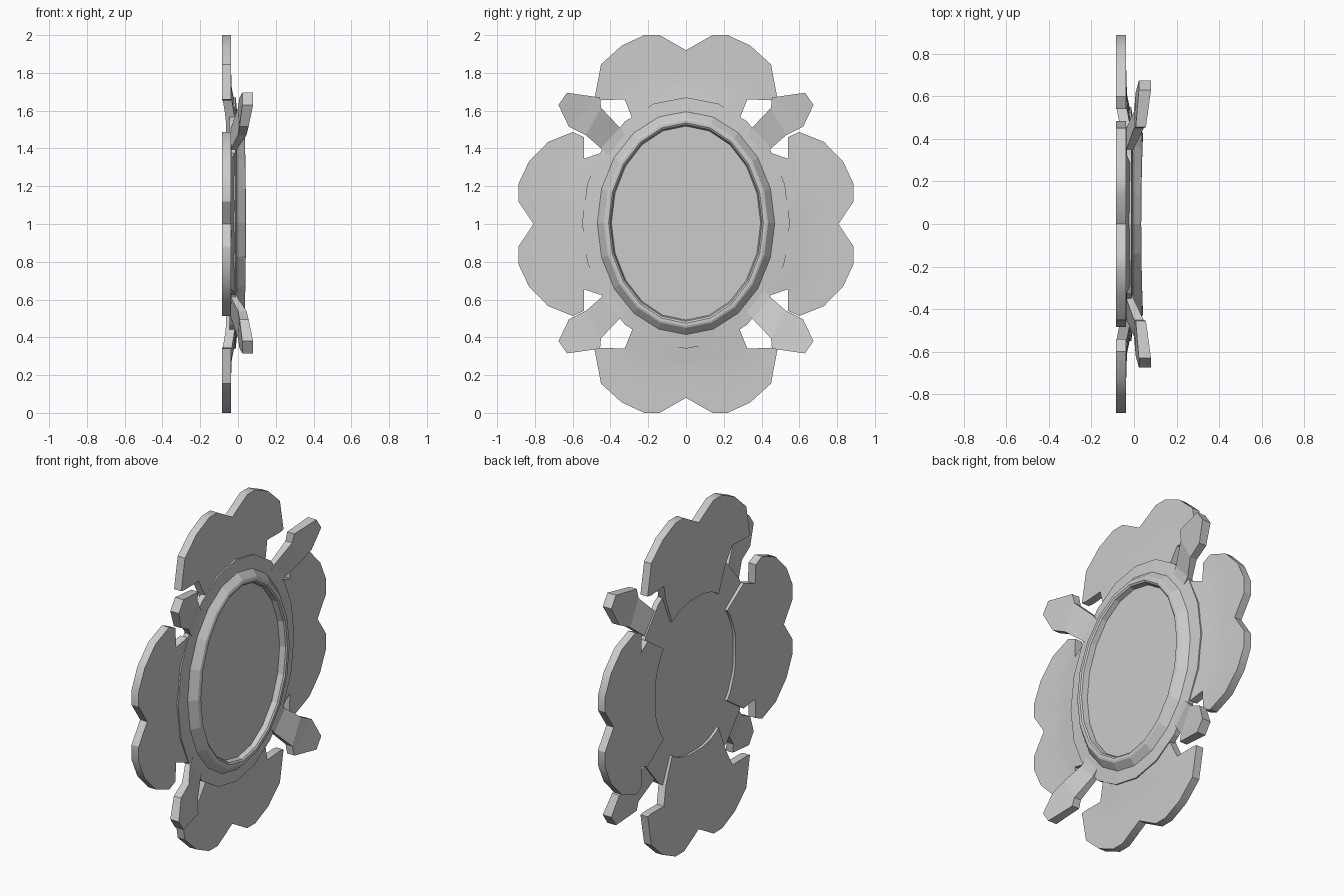
import bpy, bmesh, math

if "Cube" in bpy.data.objects:
    bpy.data.objects.remove(bpy.data.objects["Cube"])

CZ = 1.005   # height of the frame centre
N = 20       # sides of the oval


def make_object(name, verts, faces, smooth=False):
    me = bpy.data.meshes.new(name)
    me.from_pydata(verts, [], faces)
    bm = bmesh.new()
    bm.from_mesh(me)
    bmesh.ops.remove_doubles(bm, verts=bm.verts, dist=1e-5)
    bmesh.ops.recalc_face_normals(bm, faces=bm.faces)
    bm.to_mesh(me)
    bm.free()
    ob = bpy.data.objects.new(name, me)
    bpy.context.collection.objects.link(ob)
    if smooth:
        bpy.context.view_layer.objects.active = ob
        ob.select_set(True)
        bpy.ops.object.shade_smooth_by_angle(angle=math.radians(30))
        ob.select_set(False)
    return ob


def slab(name, rows, smooth=False):
    """Closed slab from a grid of (y, z, back x, front x) points."""
    h, w = len(rows), len(rows[0])
    flat = [p for r in rows for p in r]
    n = len(flat)
    verts = [(p[2], p[0], p[1]) for p in flat] + [(p[3], p[0], p[1]) for p in flat]
    faces = []
    for i in range(h - 1):
        for j in range(w - 1):
            q = [i * w + j, i * w + j + 1, (i + 1) * w + j + 1, (i + 1) * w + j]
            faces += [q, [k + n for k in q]]
    edge = [j for j in range(w)] + [i * w + w - 1 for i in range(1, h)]
    edge += [(h - 1) * w + j for j in range(w - 2, -1, -1)]
    edge += [i * w for i in range(h - 2, 0, -1)]
    for a, b in zip(edge, edge[1:] + edge[:1]):
        faces.append([a, b, b + n, a + n])
    return make_object(name, verts, faces, smooth)


# Oval frame with raised rim and recessed panel: (half width, half height, x)
profile = [(0.30, 0.40, -0.048), (0.55, 0.665, -0.045), (0.55, 0.665, -0.012),
           (0.47, 0.59, -0.005), (0.435, 0.555, 0.03), (0.425, 0.545, 0.034),
           (0.41, 0.53, 0.034), (0.402, 0.52, 0.027), (0.395, 0.513, 0.0)]
verts, faces = [], []
for a, b, x in profile:
    for k in range(N):
        t = 2 * math.pi * k / N
        bow = 0.008 * math.cos(t) ** 2 if x > 0.02 else 0
        verts.append((x + bow, a * math.cos(t), CZ + b * math.sin(t)))
for r in range(len(profile) - 1):
    for k in range(N):
        m = (k + 1) % N
        faces.append([r * N + k, r * N + m, (r + 1) * N + m, (r + 1) * N + k])
faces += [list(range(N)), list(range((len(profile) - 1) * N, len(profile) * N))]
make_object("oval_frame", verts, faces)

# Petals: (across, outward) rows of one half, from rim to root, with forward bend
top_rows = [
    ([(0, .92), (.14, 1), (.22, 1), (.34, .945), (.45, .845), (.485, .66)], 0),
    ([(0, .80), (.11, .82), (.19, .82), (.29, .79), (.385, .75), (.45, .655)], 0),
    ([(0, .71), (.09, .72), (.15, .72), (.22, .70), (.28, .68), (.325, .66)], .004),
    ([(0, .64), (.08, .635), (.14, .62), (.20, .60), (.25, .58), (.285, .56)], .02),
    ([(0, .46), (.06, .46), (.11, .45), (.15, .44), (.19, .42), (.22, .40)], .022)]
side_rows = [
    ([(0, .807), (.12, .888), (.21, .888), (.33, .832), (.435, .73), (.487, .60)], 0),
    ([(0, .70), (.11, .74), (.19, .74), (.29, .70), (.38, .635), (.46, .54)], 0),
    ([(0, .60), (.10, .61), (.17, .61), (.24, .59), (.30, .565), (.345, .54)], .004),
    ([(0, .53), (.09, .53), (.16, .51), (.24, .49), (.31, .475), (.375, .455)], .02),
    ([(0, .38), (.07, .38), (.13, .37), (.18, .35), (.23, .33), (.27, .30)], .022)]


def petal(name, half_rows, place):
    rows = []
    for pts, bend in half_rows:
        full = [(-u, v) for u, v in pts[:0:-1]] + pts
        rows.append([place(u, v) + (-0.085 + bend, -0.037 + bend) for u, v in full])
    slab(name, rows, True)


for s, label in ((1, "top"), (-1, "bottom")):
    petal(label + "_petal", top_rows, lambda u, v: (u, 1 + s * v))
for s, label in ((1, "right"), (-1, "left")):
    petal(label + "_petal", side_rows, lambda u, v: (s * v, 1 + u))

# Diagonal prongs that step forward from the frame: (y, z) pairs and x range
prong = [((.30, .44), (.38, .33), -.038, -.012), ((.35, .505), (.45, .395), -.036, -.003),
         ((.45, .61), (.53, .465), .0, .045), ((.455, .665), (.62, .51), .008, .056),
         ((.63, .69), (.675, .625), .023, .08)]
for sy in (1, -1):
    for sz in (1, -1):
        rows = [[(sy * p[0], CZ + sz * p[1], b, f) for p in (p0, p1)]
                for p0, p1, b, f in prong]
        slab("prong", rows)
